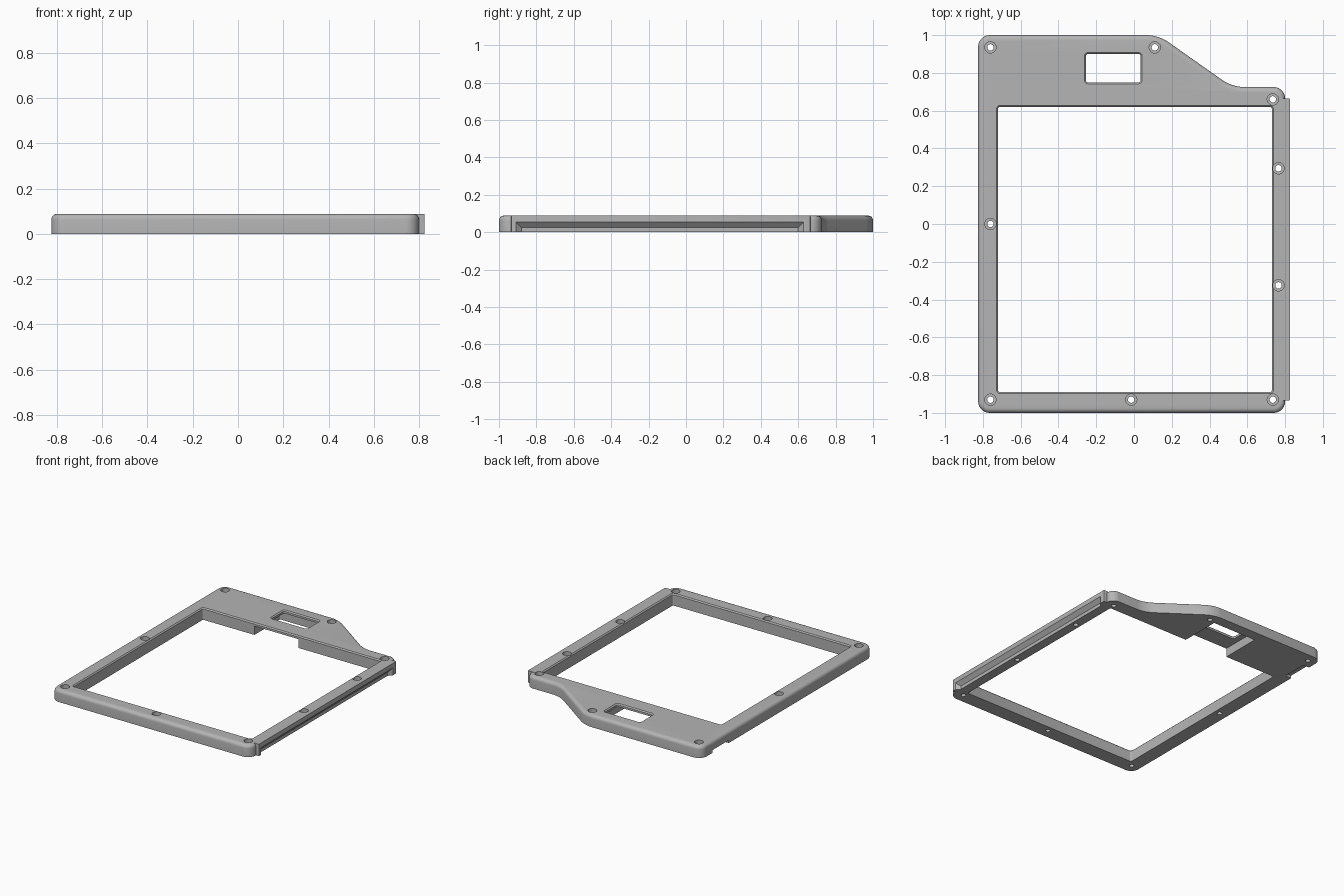
import bpy, bmesh
from math import cos, sin, pi

cube = bpy.data.objects.get("Cube")
if cube:
    bpy.data.objects.remove(cube, do_unlink=True)

HEIGHT = 0.088

grey = bpy.data.materials.new("mid grey")
grey.use_nodes = True
colour = (0.46, 0.46, 0.46, 1)
grey.diffuse_color = colour
grey.node_tree.nodes["Principled BSDF"].inputs["Base Color"].default_value = colour


def finish(name, bm):
    bmesh.ops.recalc_face_normals(bm, faces=bm.faces[:])
    mesh = bpy.data.meshes.new(name)
    bm.to_mesh(mesh)
    bm.free()
    mesh.materials.append(grey)
    obj = bpy.data.objects.new(name, mesh)
    bpy.context.collection.objects.link(obj)
    return obj


def loft(name, rings):
    """Closed solid skinned through matching rings of points."""
    bm = bmesh.new()
    loops = [[bm.verts.new(p) for p in ring] for ring in rings]
    for a, b in zip(loops, loops[1:]):
        for i in range(len(a)):
            j = (i + 1) % len(a)
            bm.faces.new((a[i], a[j], b[j], b[i]))
    bm.faces.new(loops[0][::-1])
    bm.faces.new(loops[-1])
    return finish(name, bm)


def round_rect(x0, x1, y0, y1, z, r, steps=5):
    pts = []
    centres = [(x1 - r, y1 - r), (x0 + r, y1 - r), (x0 + r, y0 + r), (x1 - r, y0 + r)]
    for quarter, (cx, cy) in enumerate(centres):
        for i in range(steps + 1):
            a = (quarter + i / steps) * pi / 2
            pts.append((cx + r * cos(a), cy + r * sin(a), z))
    return pts


def rect_cutter(name, x0, x1, y0, y1, levels, r):
    """Rectangle cutter; each level is (z, outward growth)."""
    return loft(name, [round_rect(x0 - g, x1 + g, y0 - g, y1 + g, z, r + g)
                       for z, g in levels])


def combine(target, tool, operation="DIFFERENCE"):
    mod = target.modifiers.new("combine", "BOOLEAN")
    mod.operation = operation
    mod.solver = "EXACT"
    mod.object = tool
    bpy.context.view_layer.objects.active = target
    bpy.ops.object.modifier_apply(modifier=mod.name)
    bpy.data.objects.remove(tool, do_unlink=True)


# Plate with rounded corners and a rounded top rim
outline = [(-0.825, -1), (0.8, -1), (0.8, 0.725), (0.52, 0.725), (0.13, 1), (-0.825, 1)]
bm = bmesh.new()
bottom = bm.faces.new([bm.verts.new((x, y, 0)) for x, y in outline])
side = bmesh.ops.extrude_face_region(bm, geom=[bottom])
for v in side["geom"]:
    if isinstance(v, bmesh.types.BMVert):
        v.co.z = HEIGHT
bmesh.ops.recalc_face_normals(bm, faces=bm.faces[:])
upright = [e for e in bm.edges if abs(e.verts[0].co.z - e.verts[1].co.z) > 0.01]
bmesh.ops.bevel(bm, geom=upright, offset=0.06, offset_type="OFFSET", segments=7,
                profile=0.5, affect="EDGES", clamp_overlap=True)
rim = [e for e in bm.edges if all(v.co.z > HEIGHT - 0.001 for v in e.verts)]
bmesh.ops.bevel(bm, geom=rim, offset=0.025, offset_type="OFFSET", segments=5,
                profile=0.5, affect="EDGES", clamp_overlap=True)
frame = finish("frame", bm)

# Side rail with a tapered grip groove, open at the bottom
rail = loft("side_rail", [round_rect(0.76, 0.825, -0.935, 0.665, z, 0.004, 2)
                          for z in (0, HEIGHT)])
combine(frame, rail, "UNION")
groove = loft("rail_groove", [
    [(x, -0.88 - g, -0.02), (x, 0.6 + g, -0.02), (x, 0.6 + g, 0.025 + g), (x, -0.88 - g, 0.025 + g)]
    for x, g in ((0.8, 0), (0.826, 0.03), (0.85, 0.03))])
combine(frame, groove)

# Main opening and small window, both with chamfered top edges
chamfer = [(-0.05, 0), (HEIGHT - 0.008, 0), (HEIGHT + 0.002, 0.01), (0.15, 0.01)]
combine(frame, rect_cutter("main_opening", -0.72, 0.73, -0.89, 0.62, chamfer, 0.012))

# Recess below the window, running into the main opening
recess = [(-0.05, 0), (0.065, 0)]
combine(frame, rect_cutter("under_recess", -0.3, 0.06, 0.55, 0.92, recess, 0.008))
combine(frame, rect_cutter("window", -0.255, 0.035, 0.75, 0.9, chamfer, 0.012))

# Shallow notch under the right edge
combine(frame, rect_cutter("edge_notch", -0.9, -0.775, 0.68, 0.87,
                           [(-0.05, 0), (0.02, 0)], 0.01))

# Counterbored screw holes
screws = [(-0.76, 0.935), (0.11, 0.935), (0.735, 0.66), (0.765, 0.295), (-0.76, 0),
          (0.765, -0.325), (-0.76, -0.93), (-0.015, -0.93), (0.735, -0.93)]
for x, y in screws:
    steps = [(-0.05, 0.017), (0.045, 0.017), (0.045, 0.03), (0.15, 0.03)]
    hole = loft("screw_hole", [[(x + r * cos(i * pi / 12), y + r * sin(i * pi / 12), z)
                                for i in range(24)] for z, r in steps])
    combine(frame, hole)

# Smooth rounded parts, keep crisp edges
bpy.ops.object.select_all(action="DESELECT")
frame.select_set(True)
bpy.context.view_layer.objects.active = frame
bpy.ops.object.shade_smooth_by_angle(angle=0.5)
